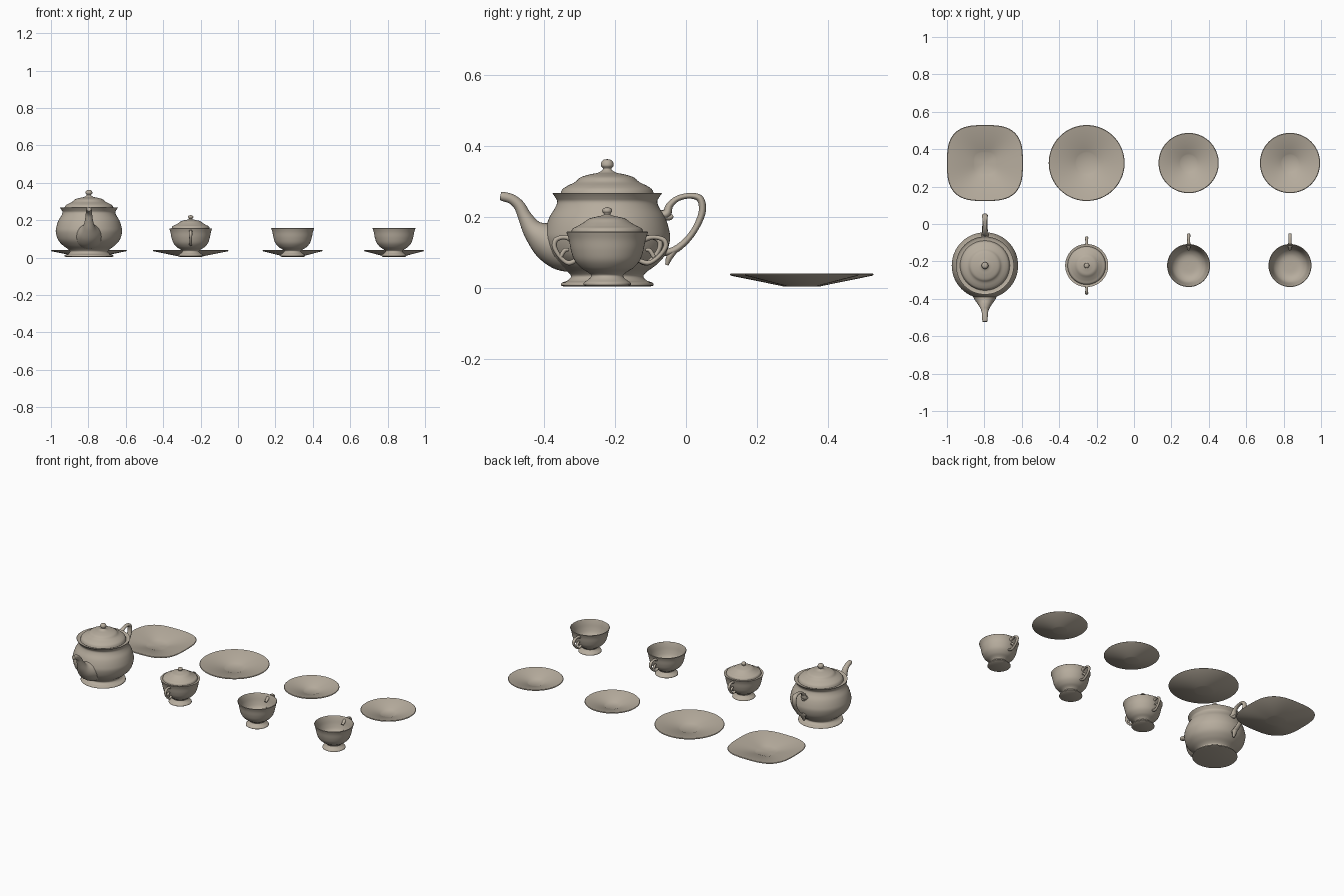
import bpy, bmesh, math
from mathutils import Vector

clay = bpy.data.materials.new("beige_porcelain")
clay.diffuse_color = (0.47, 0.415, 0.34, 1)


def spline(points, steps=5):
    """Catmull-Rom through points of any dimension."""
    p = [Vector(q) for q in points]
    p = [p[0] * 2 - p[1]] + p + [p[-1] * 2 - p[-2]]
    out = []
    for i in range(1, len(p) - 2):
        a, b, c, d = p[i - 1:i + 3]
        for k in range(steps):
            t = k / steps
            out.append(0.5 * (2 * b + (c - a) * t + (2 * a - 5 * b + 4 * c - d) * t * t
                              + (3 * b - a - 3 * c + d) * t ** 3))
    return out + [p[-2]]


def skin(name, rings, loc, cap_start=True, cap_end=True):
    """Mesh made by joining rings of points; one-point rings become poles."""
    bm = bmesh.new()
    vr = [[bm.verts.new(v) for v in r] for r in rings]
    n = len(rings[0])
    for a, b in zip(vr, vr[1:]):
        for i in range(n):
            bm.faces.new((a[i], a[(i + 1) % n], b[(i + 1) % n], b[i]))
    if cap_start:
        bm.faces.new(vr[0][::-1])
    if cap_end:
        bm.faces.new(vr[-1])
    bmesh.ops.recalc_face_normals(bm, faces=bm.faces)
    me = bpy.data.meshes.new(name)
    bm.to_mesh(me)
    bm.free()
    me.materials.append(clay)
    ob = bpy.data.objects.new(name, me)
    ob.location = loc
    bpy.context.collection.objects.link(ob)
    bpy.ops.object.select_all(action='DESELECT')
    ob.select_set(True)
    bpy.context.view_layer.objects.active = ob
    bpy.ops.object.shade_smooth_by_angle(angle=math.radians(40))
    return ob


def lathe(name, parts, loc, n=64, power=2):
    """Revolve (radius, z) splines; power > 2 squares the outline."""
    prof = []
    for part in parts:
        prof += spline(part) if len(part) > 2 else [Vector(q) for q in part]
    clean = [prof[0]]
    for q in prof[1:]:
        if (q - clean[-1]).length > 1e-5:
            clean.append(q)
    rings = []
    for r, z in clean:
        ring = []
        for i in range(n):
            a = 2 * math.pi * i / n
            c, s = math.cos(a), math.sin(a)
            k = (abs(c) ** power + abs(s) ** power) ** (-1 / power)
            ring.append((r * k * c, r * k * s, z))
        rings.append(ring)
    return skin(name, rings, loc)


def tube(name, pts, loc, side=1, flip=1, n=16):
    """Tube in the y-z plane; points are (y, z, radius), side = x stretch."""
    p = spline(pts, 6)
    rings = []
    for i, (y, z, r) in enumerate(p):
        t = (p[min(i + 1, len(p) - 1)] - p[max(i - 1, 0)])
        t = Vector((t.x, t.y)).normalized()
        rings.append([(side * r * math.cos(a), flip * (y - t.y * r * math.sin(a)), z + t.x * r * math.sin(a))
                      for a in (2 * math.pi * k / n for k in range(n))])
    return skin(name, rings, loc)


# Teapot
pot = (-0.797, -0.222, 0)
lathe("teapot_body", [
    [(0.12, 0.003), (0.131, 0.006)],
    [(0.131, 0.006), (0.128, 0.014), (0.112, 0.02), (0.102, 0.032), (0.112, 0.045), (0.14, 0.066),
     (0.165, 0.095), (0.177, 0.135), (0.174, 0.165), (0.163, 0.198), (0.147, 0.225), (0.141, 0.242),
     (0.146, 0.254), (0.155, 0.267)],
    [(0.155, 0.267), (0.145, 0.262), (0.125, 0.26)]], pot)
lathe("teapot_lid", [
    [(0.125, 0.255), (0.133, 0.262)],
    [(0.133, 0.262), (0.126, 0.277), (0.112, 0.287), (0.09, 0.298), (0.075, 0.311), (0.05, 0.319),
     (0.026, 0.324), (0.014, 0.331), (0.012, 0.336), (0.018, 0.344), (0.016, 0.355), (0.009, 0.361),
     (0.001, 0.362)]], pot)
tube("teapot_spout", [
    (-0.09, 0.118, 0.075), (-0.13, 0.12, 0.07), (-0.172, 0.136, 0.054), (-0.208, 0.162, 0.031),
    (-0.231, 0.198, 0.02), (-0.247, 0.23, 0.016), (-0.268, 0.249, 0.014), (-0.293, 0.257, 0.013),
    (-0.301, 0.259, 0.010), (-0.292, 0.257, 0.008), ], pot, 1.1, n=24)
tube("teapot_handle", [
    (0.13, 0.21, 0.01), (0.165, 0.207, 0.013), (0.176, 0.232, 0.01), (0.2, 0.252, 0.008), (0.235, 0.259, 0.008),
    (0.262, 0.25, 0.01), (0.268, 0.216, 0.01), (0.253, 0.175, 0.009), (0.228, 0.138, 0.009),
    (0.196, 0.11, 0.01), (0.17, 0.1, 0.01), (0.135, 0.098, 0.01)], pot, 1.5)
tube("teapot_handle_top_curl", [
    (0.16, 0.201, 0.01), (0.176, 0.198, 0.008), (0.185, 0.204, 0.004)], pot, 1.4)
tube("teapot_handle_spur", [
    (0.19, 0.107, 0.01), (0.175, 0.085, 0.009), (0.168, 0.064, 0.005)], pot, 1.4)

# Shared outer profile of sugar bowl and cups
outer = [(0.067, 0.008), (0.065, 0.015), (0.052, 0.024), (0.045, 0.034), (0.054, 0.043), (0.074, 0.056),
         (0.092, 0.077), (0.102, 0.105), (0.108, 0.135), (0.115, 0.156)]
foot = [(0.06, 0.004), (0.067, 0.008)]
small_handle = [(0.085, 0.118, 0.006), (0.103, 0.137, 0.008), (0.124, 0.142, 0.006), (0.144, 0.135, 0.007),
                (0.149, 0.117, 0.007), (0.138, 0.094, 0.006), (0.12, 0.075, 0.006), (0.105, 0.07, 0.007),
                (0.085, 0.079, 0.006)]
small_spur = [(0.132, 0.086, 0.006), (0.12, 0.105, 0.006), (0.108, 0.107, 0.004)]

# Sugar bowl with lid and a pair of handles
bowl = (-0.253, -0.222, 0)
lathe("sugar_bowl", [foot, outer, [(0.115, 0.156), (0.095, 0.152)]], bowl)
lathe("sugar_bowl_lid", [
    [(0.09, 0.15), (0.102, 0.156)],
    [(0.102, 0.156), (0.097, 0.167), (0.083, 0.174), (0.066, 0.184), (0.05, 0.195), (0.03, 0.2),
     (0.013, 0.204), (0.009, 0.208), (0.014, 0.215), (0.012, 0.223), (0.001, 0.227)]], bowl)
for word, flip in (("back", 1), ("front", -1)):
    tube("sugar_bowl_handle_" + word, small_handle, bowl, 1.2, flip)
    tube("sugar_bowl_handle_curl_" + word, small_spur, bowl, 1.2, flip)

# Two open cups, hollow inside, one handle each
inner = [(0.115, 0.156), (0.111, 0.157), (0.104, 0.135), (0.097, 0.105), (0.087, 0.079), (0.069, 0.061),
         (0.045, 0.052), (0.001, 0.05)]
for i, x in enumerate((0.292, 0.834)):
    loc = (x, -0.222, 0)
    lathe(f"cup_{i + 1}", [foot, outer, inner], loc)
    tube(f"cup_handle_{i + 1}", [(y + max(0, y - 0.085) * 0.25, z, r) for y, z, r in small_handle], loc, 1.3)
    tube(f"cup_handle_curl_{i + 1}", small_spur, loc, 1.2)

# Saucers: one squared, one large round, two small round
for name, x, R, power in (("square_plate", -0.797, 0.203, 3), ("large_saucer", -0.253, 0.203, 2),
                          ("small_saucer_1", 0.292, 0.161, 2), ("small_saucer_2", 0.834, 0.161, 2)):
    k = R / 0.203
    lathe(name, [
        [(0.05 * k, 0.003), (0.057 * k, 0.005)], [(0.057 * k, 0.005), (R - 0.003, 0.034)],
        [(R - 0.003, 0.034), (R, 0.037)], [(R, 0.037), (R - 0.003, 0.04)],
        [(R - 0.003, 0.04), (0.062 * k, 0.013)], [(0.062 * k, 0.013), (0.055 * k, 0.009)],
        [(0.055 * k, 0.009), (0.001, 0.009)]],
        (x, 0.326, 0), 72, power)
